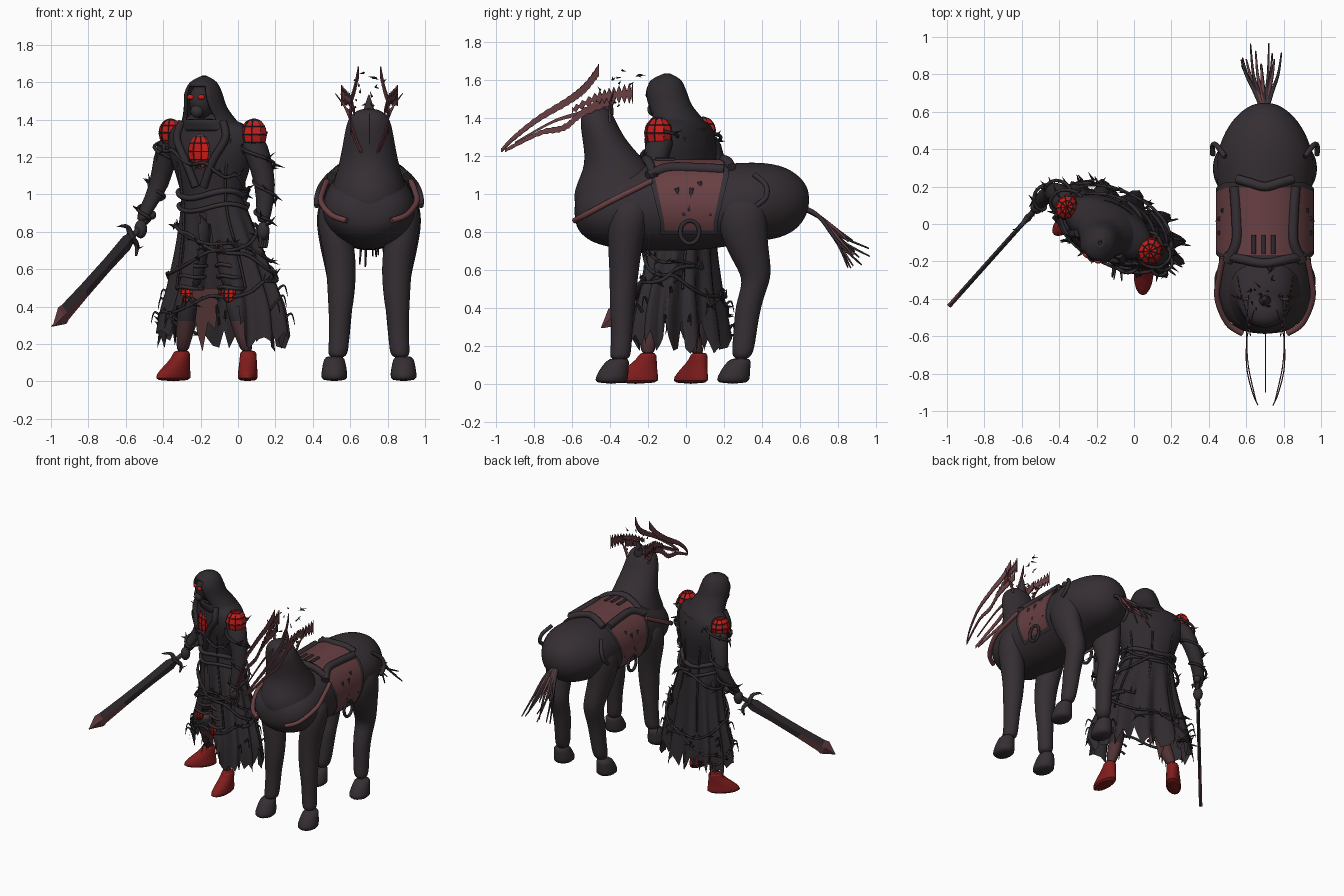
import bpy, bmesh, math, random
from math import sin, cos, pi
from mathutils import Vector as V, Matrix

random.seed(7)
rnd = random.uniform
if "Cube" in bpy.data.objects:
    bpy.data.objects.remove(bpy.data.objects["Cube"])

def material(name, *rgb):
    m = bpy.data.materials.new(name)
    m.use_nodes = True
    m.diffuse_color = (*rgb, 1)
    m.node_tree.nodes["Principled BSDF"].inputs["Base Color"].default_value = (*rgb, 1)
    return m

HIDE = material("dark hide", .036, .028, .033)
COAT = material("black coat", .028, .023, .027)
CLOTH = material("dusty red cloth", .14, .05, .055)
GLOW = material("bright red", .58, .012, .01)
BOOT = material("blood red", .22, .012, .012)
SHIN = material("brown leather", .08, .032, .033)

# ---------- helpers ----------
def finish(name, bm, mats, smooth=True, sub=0):
    me = bpy.data.meshes.new(name)
    bm.to_mesh(me)
    bm.free()
    for m in mats:
        me.materials.append(m)
    for p in me.polygons:
        p.use_smooth = smooth
    ob = bpy.data.objects.new(name, me)
    bpy.context.collection.objects.link(ob)
    if sub:
        ob.modifiers.new("Subdivision", 'SUBSURF').levels = sub
        ob.modifiers[0].render_levels = sub
    return ob

def smooth_path(pts, k=6):
    """Catmull-Rom through tuples of any length."""
    q = [pts[0], *pts, pts[-1]]
    out = []
    for a, b, c, d in zip(q, q[1:], q[2:], q[3:]):
        for i in range(k):
            t = i / k
            out.append(tuple(.5 * (2*y + (z-x)*t + (2*x-5*y+4*z-w)*t*t + (3*y-x-3*z+w)*t**3)
                             for x, y, z, w in zip(a, b, c, d)))
    return out + [tuple(pts[-1])]

def yaw_axes(yaw):
    return V((cos(yaw), sin(yaw), 0)), V((-sin(yaw), cos(yaw), 0))

def loft(name, rings, mats, n=16, axes=yaw_axes(0), sub=1, smooth=True, shape=None, keep=None, rule=None):
    """Rings are (x, y, z, radius along first axis, radius along second axis)."""
    bm = bmesh.new()
    u, v = axes
    rows = []
    for r in rings:
        row = []
        for j in range(n):
            t = 2 * pi * j / n
            p = V(r[:3]) + u * r[3] * cos(t) + v * r[4] * sin(t)
            row.append(bm.verts.new(shape(p, j, r) if shape else p))
        rows.append(row)
    for lo, hi in zip(rows, rows[1:]):
        for j in range(n):
            f = [lo[j], lo[j-1], hi[j-1], hi[j]]
            mid = sum((w.co for w in f), V()) / 4
            if keep is None or keep(mid, 2 * pi * (j - .5) / n):
                face = bm.faces.new(f)
                face.material_index = rule(mid) if rule else 0
    if keep is None:
        bm.faces.new(rows[0])
        bm.faces.new(rows[-1])
    bmesh.ops.recalc_face_normals(bm, faces=bm.faces)
    return finish(name, bm, mats, smooth, sub)

def tube(name, pts, radius, mat, tip=1, k=6):
    cu = bpy.data.curves.new(name, 'CURVE')
    cu.dimensions, cu.bevel_depth, cu.bevel_resolution, cu.use_fill_caps = '3D', radius, 2, True
    path = smooth_path(pts, k)
    s = cu.splines.new('POLY')
    s.points.add(len(path) - 1)
    for i, (pt, p) in enumerate(zip(s.points, path)):
        pt.co = (*p[:3], 1)
        pt.radius = 1 + (tip - 1) * i / (len(path) - 1)
    s.use_smooth = True
    cu.materials.append(mat)
    ob = bpy.data.objects.new(name, cu)
    bpy.context.collection.objects.link(ob)
    return path

def ribbon(name, pts, width, mat, jag=0):
    """Thin upright strip, tapering at its end."""
    bm = bmesh.new()
    path = smooth_path(pts, 8)
    prev = None
    for i, p in enumerate(path):
        w = width * (1 - .7 * i / len(path)) * (1 + jag * (-1) ** i)
        pair = [bm.verts.new(V(p) + V((0, 0, s * w))) for s in (-1, 1)]
        if prev:
            bm.faces.new([prev[0], pair[0], pair[1], prev[1]])
        prev = pair
    ob = finish(name, bm, [mat], False)
    ob.modifiers.new("Thickness", 'SOLIDIFY').thickness = .006

def ball(name, loc, scale, mat, yaw=0):
    bm = bmesh.new()
    bmesh.ops.create_uvsphere(bm, u_segments=16, v_segments=10, radius=1)
    bm.transform(Matrix.Translation(loc) @ Matrix.Rotation(yaw, 4, 'Z') @ Matrix.Diagonal((*scale, 1)))
    finish(name, bm, [mat])

def cracked(name, loc, scale, yaw):
    """Faceted glowing plate with dark cracks between the facets."""
    bm = bmesh.new()
    bmesh.ops.create_uvsphere(bm, u_segments=9, v_segments=6, radius=1)
    bm.transform(Matrix.Translation(loc) @ Matrix.Rotation(yaw, 4, 'Z') @ Matrix.Diagonal((*scale, 1)))
    cracks = bmesh.ops.inset_individual(bm, faces=bm.faces[:], thickness=.004, depth=.003)["faces"]
    for f in cracks:
        f.material_index = 1
    finish(name, bm, [GLOW, COAT], False)

thorn_bm = bmesh.new()
def thorns(path, count, size):
    for _ in range(count):
        d = V((rnd(-1, 1), rnd(-1, 1), rnd(-.7, .9))).normalized()
        size_now = size * rnd(.6, 1.3)
        spot = V(random.choice(path)[:3]) + d * size_now * .5
        m = Matrix.Translation(spot) @ d.to_track_quat('Z', 'Y').to_matrix().to_4x4()
        bmesh.ops.create_cone(thorn_bm, segments=4, radius1=size * .17, radius2=0, depth=size_now, matrix=m)

# ---------- horse ----------
HX = .7
X, Y, Z = V((1, 0, 0)), V((0, 1, 0)), V((0, 0, 1))
body = [(.65, .97, .05, .05), (.6, .96, .14, .14), (.5, .96, .22, .2), (.35, .96, .275, .215), (.18, .935, .255, .225),
        (0, .93, .25, .235), (-.2, .935, .25, .24), (-.4, .92, .26, .21), (-.52, .91, .21, .16), (-.59, .91, .1, .08)]
loft("horse_body", [(HX, y, z, a, b) for y, z, a, b in body], [HIDE], axes=(X, Z), sub=2)
neck = [(.78, -.36, .15, .16), (.95, -.355, .22, .25), (1.05, -.35, .2, .235), (1.15, -.36, .165, .17),
        (1.28, -.43, .14, .115), (1.37, -.46, .125, .1), (1.43, -.47, .1, .08), (1.46, -.46, .04, .04)]
loft("horse_neck", [(HX, y, z, a, b) for z, y, a, b in neck], [HIDE], sub=2)
loft("neck_crest", [(HX, -.42, 1.38, .06, .05), (HX, -.41, 1.47, .025, .03), (HX, -.4, 1.54, .003, .003)], [HIDE], n=8)

front_leg = [(1, -.28, .17, .06, .08), (.9, -.3, .2, .085, .11), (.75, -.32, .17, .09, .095), (.6, -.325, .145, .082, .078),
             (.42, -.335, .15, .07, .068), (.36, -.335, .155, .06, .062), (.2, -.34, .16, .054, .053), (.12, -.35, .17, .055, .06)]
hind_leg = [(1.02, .3, .16, .08, .12), (.9, .29, .2, .09, .14), (.75, .31, .18, .09, .12), (.62, .355, .16, .08, .095),
            (.54, .375, .15, .072, .07), (.42, .325, .15, .065, .07), (.25, .31, .155, .054, .06), (.12, .29, .17, .055, .06)]
for side, label in ((-1, "right"), (1, "left")):
    for part, leg in (("front", front_leg), ("hind", hind_leg)):
        loft(f"{part}_leg_{label}", [(HX + side * o, y, z, a, b) for z, y, o, a, b in leg], [HIDE], sub=2)
        x, y = HX + side * .185, leg[-1][1]
        loft(f"{part}_hoof_{label}", [(x, y - .045, 0, .072, .09), (x, y - .04, .04, .072, .088),
                                      (x, y - .02, .1, .062, .07), (x, y, .14, .05, .055)], [HIDE], sub=1)
    # raised line over the haunch
    tube(f"haunch_line_{label}", [(HX + side * .28 * cos(a), y, .96 + .22 * sin(a))
                                  for a, y in ((.7, .36), (.4, .42), (.1, .42), (-.1, .37))], .014, HIDE)

# ---------- saddle ----------
def surf(a, y, off=.012):
    return V((HX + (.25 + off) * cos(a), y, .935 + (.235 + off) * sin(a)))

bm = bmesh.new()
rows = []
for i in range(41):
    a = -.65 + (pi + 1.3) * i / 40
    half = .15 + .06 * min(1, max(0, sin(a) + .35))
    rows.append([bm.verts.new(surf(a, .015 + half * (j / 7 - 1))) for j in range(15)])
for i in range(40):
    for j in range(14):
        f = bm.faces.new([rows[i][j], rows[i+1][j], rows[i+1][j+1], rows[i][j+1]])
        f.material_index = int(j in (0, 13) or i in (0, 39))
finish("saddle_cloth", bm, [CLOTH, HIDE])
strokes = [[(.4, -.05), (-.2, -.01)], [(.4, .03), (-.1, .015)], [(.55, .07), (-.2, .13)]]
for flip, label in ((False, "left"), (True, "right")):
    turn = lambda a: pi - a if flip else a
    side = -1 if flip else 1
    for s in strokes:
        tube("cloth_mark_" + label, [surf(turn(a), y, .01) for a, y in s], .013, COAT, .5)
    tube("saddle_roll_" + label, [surf(turn(a), y) for a, y in ((.7, -.2), (.95, -.1), (.95, .05), (.9, .2))], .028, HIDE)
    tube("chest_strap_" + label, [(HX + side * x, y, z) for x, y, z in
         ((.12, -.585, .86), (.2, -.53, .89), (.255, -.4, .96), (.245, -.28, 1.02), (.225, -.18, 1.07))], .016, CLOTH)
    ring = [(HX + side * .245, .02 + .05 * cos(t * pi / 6), .8 + .06 * sin(t * pi / 6)) for t in range(13)]
    tube("stirrup_ring_" + label, ring, .011, COAT, k=2)
for y, span in ((-.21, .9), (.2, .6)):
    tube("saddle_ridge", [surf(pi / 2 + span * t, y + .04 * abs(t)) for t in (-1, -.5, 0, .5, 1)], .025, HIDE)
for a in (1.4, 1.6, 1.8):
    tube("seat_mark", [surf(a, -.06, .01), surf(a, -.16, .01)], .012, COAT)

# ---------- tail, reins and floating scraps ----------
for i in range(13):
    x, drop, reach = rnd(-.14, .14), rnd(.6, .78), rnd(.84, .97)
    tube("tail_strand", [(HX, .59, .94), (HX + x * .4, .7, .88), (HX + x * .8, .8, .5 * drop + .43), (HX + x, reach, drop)],
         .015, CLOTH if i % 4 == 0 else HIDE, .25)
for s, label in ((-1, "right"), (1, "left")):
    top = [(.06, -.46, 1.65), (.08, -.53, 1.56), (.1, -.62, 1.49), (.1, -.77, 1.4), (.07, -.9, 1.3), (.04, -.97, 1.23)]
    low = [(.09, -.38, 1.5), (.1, -.54, 1.43), (.1, -.64, 1.35), (.09, -.77, 1.32), (.05, -.95, 1.23)]
    crest = [(.15, -.28, 1.53), (.13, -.38, 1.52), (.1, -.48, 1.5), (.08, -.6, 1.44)]
    for name, pts, w, jag in (("upper_rein", top, .03, .1), ("lower_rein", low, .026, .15), ("torn_crest", crest, .035, .6)):
        ribbon(f"{name}_{label}", [(HX + s * x, y, z) for x, y, z in pts], w, CLOTH, jag)
    for k in range(3):
        tube("antler_scrap_" + label, [(HX + s * .09, -.4, 1.38 + .03 * k), (HX + s * .13, -.4, 1.47), (HX + s * (.18 - .03 * k), -.38, 1.54)],
             .008, CLOTH, .3)
ribbon("middle_rein", [(HX, -.57, 1.42), (HX, -.7, 1.38), (HX, -.9, 1.27)], .012, CLOTH)
thorns([(HX + rnd(-.1, .1), rnd(-.45, -.25), rnd(1.46, 1.66)) for _ in range(30)], 18, .035)

# ---------- cloaked figure: coat ----------
YAW = -.48
AX = yaw_axes(YAW)
FRONT = -AX[1]
coat = [(-.08, -.03, .2, .36, .2), (-.08, -.03, .35, .345, .185), (-.085, -.025, .5, .31, .165), (-.1, -.02, .7, .25, .15),
        (-.125, -.01, .9, .195, .135), (-.14, -.01, 1, .175, .125), (-.14, -.01, 1.12, .21, .14), (-.14, -.015, 1.24, .25, .15),
        (-.14, -.02, 1.34, .245, .13), (-.15, -.03, 1.39, .16, .11), (-.16, -.05, 1.43, .09, .08)]
SEG = 72
hem = [rnd(.45, 1.15) if j % 2 else rnd(.8, 1.1) for j in range(SEG)]

def coat_shape(p, j, r):
    flare = max(0, .95 - p.z) * .05
    out = V((p.x - r[0], p.y - r[1], 0)).normalized()
    p = p + out * flare * cos(j * 2 * pi / 6)
    if p.z < .5:
        p.z = .5 - (.5 - p.z) * hem[j]
    return p

def coat_keep(mid, t):
    gap = abs((t + pi / 2 + pi) % (2 * pi) - pi)
    return mid.z > .95 or gap > (.97 - mid.z) * .85

def coat_pt(t, z, off=.01):
    for a, b in zip(coat, coat[1:]):
        if a[2] <= z <= b[2]:
            r = V(a[:2] + a[3:]).lerp(V(b[:2] + b[3:]), (z - a[2]) / (b[2] - a[2]))
            return V((r[0], r[1], z)) + AX[0] * (r[2] + off) * cos(t) + AX[1] * (r[3] + off) * sin(t)

loft("long_coat", smooth_path(coat, 3), [COAT], n=SEG, axes=AX, sub=0, shape=coat_shape, keep=coat_keep)
for z, r in ((1, .016), (.93, .012)):
    tube("belt", [coat_pt(2 * pi * i / 16, z + .02 * sin(i)) for i in range(17)], r, HIDE, k=3)
for t in (-2.3, -.85, .8, 1.57, 2.35):
    tube("coat_seam", [coat_pt(t, z, .004) for z in (.5, .7, .9, 1.1, 1.3)], .007, COAT)
for s in (-1, 1):
    tube("lapel", [coat_pt(-pi / 2 + s * w, z, .012) for w, z in ((.12, 1.04), (.35, 1.18), (.6, 1.3), (.8, 1.39))], .022, COAT)
bm = bmesh.new()
flap = [(-.25, .5), (-.1, .5), (-.12, .28), (-.16, .32), (-.19, .16), (-.22, .27)]
bm.faces.new([bm.verts.new((x, .06 - .4 * (x + .2), z)) for x, z in flap])
finish("torn_lining", bm, [SHIN], False)

# ---------- hood and face ----------
hood = [(-.14, -.02, 1.34, .2, .135), (-.155, -.045, 1.4, .15, .125), (-.175, -.085, 1.47, .115, .115),
        (-.185, -.105, 1.54, .1, .11), (-.185, -.105, 1.6, .07, .08), (-.18, -.1, 1.635, .012, .012)]
def hood_keep(mid, t):
    gap = abs((t + pi / 2 + pi) % (2 * pi) - pi)
    return gap > .6 or not 1.4 < mid.z < 1.585
ob = loft("hood", smooth_path(hood, 3), [COAT], n=28, axes=AX, sub=0, keep=hood_keep)
ob.modifiers.new("Thickness", 'SOLIDIFY').thickness = .012
head = V((-.19, -.115, 1.5))
ball("masked_face", head, (.07, .085, .095), COAT, YAW)
for s in (-1, 1):
    ball("eye", head + FRONT * .077 + AX[0] * s * .033 + Z * .02, (.02, .012, .014), GLOW, YAW)
ball("mask_jaw", head + FRONT * .065 - Z * .055, (.035, .03, .035), HIDE, YAW)

# ---------- arms, plates and hands ----------
arms = {"left": [(.06, -.12, 1.33, .085), (.11, -.16, 1.2, .07), (.15, -.18, 1.05, .058), (.14, -.22, .92, .045), (.135, -.24, .84, .033)],
        "right": [(-.34, .09, 1.33, .08), (-.39, .14, 1.2, .066), (-.42, .18, 1.04, .055), (-.48, .15, .94, .045), (-.52, .09, .85, .033)]}
for label, pts in arms.items():
    loft(label + "_arm", [(x, y, z, r, r) for x, y, z, r in pts], [COAT], n=12)
    ball(label + "_hand", V(pts[-1][:3]) - Z * .035, (.034, .036, .05), HIDE)
    wind = smooth_path(pts, 5)
    vine = [V(p[:3]) + V((cos(i), sin(i), 0)) * (p[3] + .006) for i, p in enumerate(wind)]
    thorns(tube(label + "_arm_vine", vine, .009, COAT, k=3), 32, .05)
for i in range(4):
    base = V((.12 + .012 * i, -.255 + .012 * i, .8))
    tube("left_finger", [base, base - Z * .05, base + FRONT * .012 - Z * .085], .011, HIDE, .5)
cracked("left_shoulder_plate", (.085, -.145, 1.32), (.07, .075, .085), YAW)
cracked("right_shoulder_plate", (-.36, .09, 1.33), (.06, .07, .075), YAW)
cracked("chest_core", coat_pt(-pi / 2, 1.23, -.01), (.07, .028, .09), YAW)

# ---------- legs and boots ----------
legs = {"left": ([(-.06, -.04, .9, .08), (-.05, -.13, .66, .07), (-.03, -.2, .47, .058)], (.055, -.2, .13), -.05),
        "right": ([(-.2, .01, .9, .08), (-.23, -.02, .66, .07), (-.26, -.04, .47, .058)], (-.3, .07, .13), -.8)}
for label, (thigh, ankle, yaw) in legs.items():
    knee = V(thigh[-1][:3])
    loft(label + "_thigh", [(x, y, z, r, r) for x, y, z, r in thigh], [COAT], n=12)
    mid = knee.lerp(V(ankle), .4)
    loft(label + "_shin", [(*knee, .055, .055), (*mid, .055, .06), (*ankle, .036, .04)], [SHIN, COAT], n=12,
         rule=lambda m: int(m.z > .36))
    cracked(label + "_knee_plate", knee + FRONT * .045, (.04, .025, .045), YAW)
    toe = V((sin(yaw), -cos(yaw), 0))
    low = V((ankle[0], ankle[1], 0))
    steps = ((.065, 0, .055, .125), (.065, .035, .055, .122), (.04, .08, .05, .09), (.005, .13, .046, .052), (0, .17, .045, .046))
    loft(label + "_boot", [(*(low + toe * f + Z * z), a, b) for f, z, a, b in steps], [BOOT], axes=yaw_axes(yaw), smooth=False)
    for z in (.62, .56, .5):
        c = V(thigh[1][:3]).lerp(knee, (.66 - z) / .19)
        tube("leg_strap", [c + V((cos(i), sin(i), .1 * sin(i * 2))) * .07 for i in range(7)], .01, HIDE)
cracked("thigh_shard", V((-.1, -.17, .72)), (.025, .02, .035), YAW)

# ---------- sword ----------
guard, tip = V((-.57, .03, .77)), V((-.99, -.44, .295))
d = (tip - guard).normalized()
flat = d.cross(Z).normalized()
wide = flat.cross(d)
length = (tip - guard).length
blade = [(0, .03), (.06, .045), (.3, .04), (.6, .042), (.84, .048), (.88, .055), (1, .002)]
loft("sword_blade", [(*(guard + d * length * s), w, .012) for s, w in blade], [HIDE, CLOTH], n=4, axes=(wide, flat),
     sub=0, smooth=False, rule=lambda m: int(m.z < .42))
tube("sword_grip", [guard, guard - d * .2], .016, HIDE)
ball("sword_pommel", guard - d * .2, (.026, .026, .026), HIDE)
for s in (-1, 1):
    thorns(tube("sword_guard", [guard, guard + wide * s * .06 - d * .01, guard + wide * s * .1 + d * .03], .02, HIDE, .3), 3, .04)

# ---------- thorny vines ----------
for turns, z0, z1, start in ((1.2, 1.02, .6, 0), (-1.1, .95, .4, 2), (.9, .8, .3, 4), (-.8, .62, .25, 1), (.6, 1.3, 1, 3)):
    pts = [coat_pt(start + turns * 2 * pi * i / 14, z0 + (z1 - z0) * i / 14 + .02 * sin(i * 2), .025) for i in range(15)]
    thorns(tube("coat_vine", pts, .011, COAT, .7, 4), 36, .055)
for i in range(16):
    p = coat_pt(rnd(0, 2 * pi), rnd(.25, .5), 0)
    out = V((p.x + .08, p.y + .03, 0)).normalized()
    tube("loose_bramble", [p, p + out * .05 + Z * .04, p + out * .07 - Z * .02], .009, COAT, .15)
finish("thorns", thorn_bm, [COAT], False)
